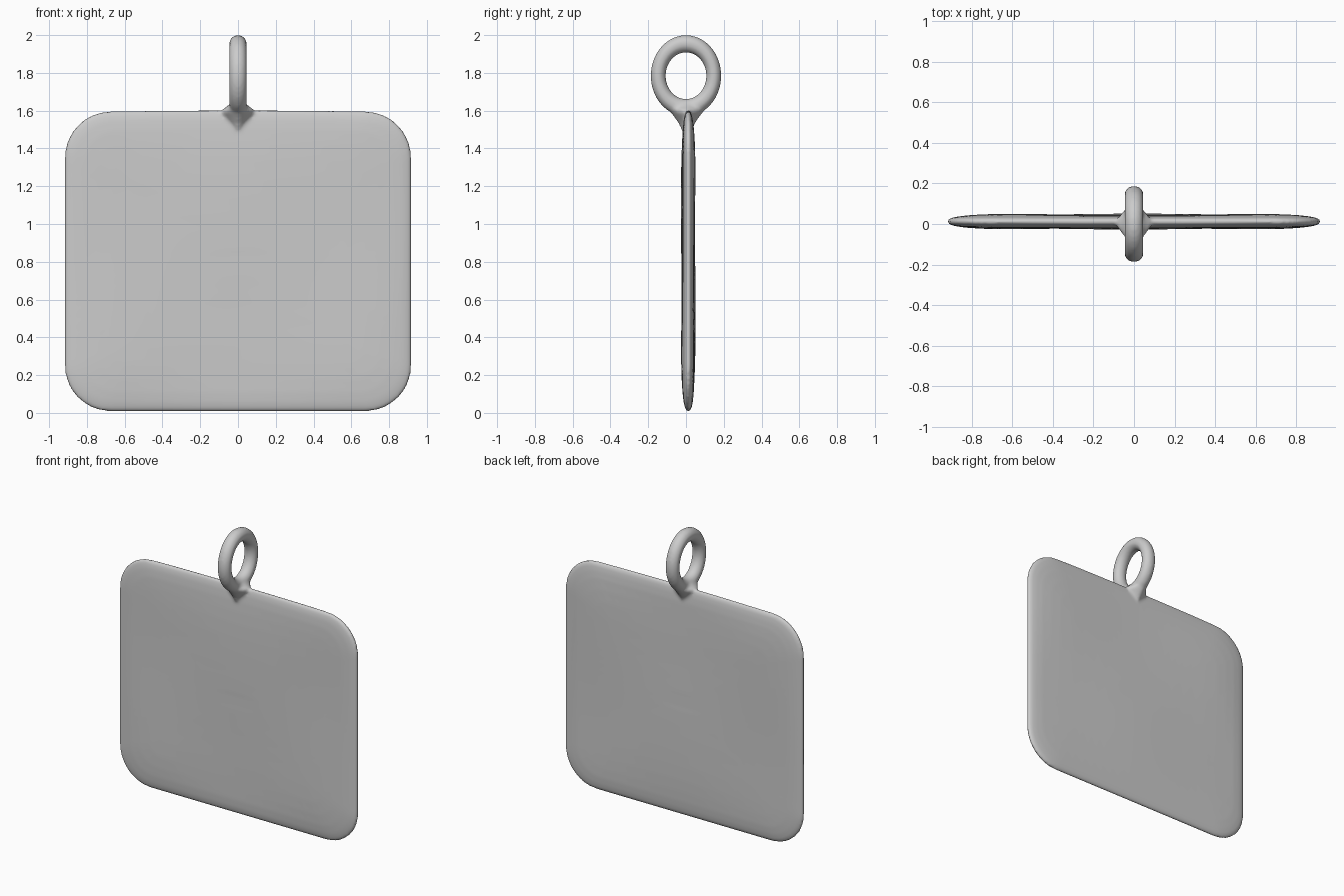
import bpy, bmesh, math

if "Cube" in bpy.data.objects:
    bpy.data.objects.remove(bpy.data.objects["Cube"])

HX, HZ, CZ, R = 0.917, 0.794, 0.803, 0.24   # plate half sizes, centre height, corner radius


def add_object(name, bm):
    bmesh.ops.recalc_face_normals(bm, faces=bm.faces)
    me = bpy.data.meshes.new(name)
    bm.to_mesh(me)
    bm.free()
    ob = bpy.data.objects.new(name, me)
    bpy.context.collection.objects.link(ob)
    return ob


def loft(name, rings):
    """Skin a list of closed point loops and cap both ends."""
    bm = bmesh.new()
    loops = [[bm.verts.new(p) for p in ring] for ring in rings]
    n = len(loops[0])
    for a, b in zip(loops, loops[1:]):
        for i in range(n):
            j = (i + 1) % n
            bm.faces.new((a[i], a[j], b[j], b[i]))
    bm.faces.new(loops[0])
    bm.faces.new(loops[-1])
    return add_object(name, bm)


def outline(d):
    """Rounded rectangle inset by d: list of (x, z)."""
    hx, hz = HX - d, HZ - d
    r = max(R - d * 0.6, 0.03)
    r = min(r, hz * 0.9)
    corners = [(1, 1, 0), (-1, 1, 90), (-1, -1, 180), (1, -1, 270)]
    pts = []
    for sx, sz, a0 in corners:
        for k in range(11):
            a = math.radians(a0 + 9 * k)
            pts.append((sx * (hx - r) + r * math.cos(a), sz * (hz - r) + r * math.sin(a)))
    out = []
    for i, p in enumerate(pts):
        q = pts[(i + 1) % len(pts)]
        out.append(p)
        if i % 11 == 10:                     # subdivide the straight sides
            out += [(p[0] + (q[0] - p[0]) * t / 16, p[1] + (q[1] - p[1]) * t / 16)
                    for t in range(1, 16)]
    return out


def plate_ring(d, h):
    """One ring of the plate, at half thickness h, with a faint hand-made wave."""
    ring = []
    for x, z in outline(d):
        fade = min(1, d / 0.2)
        side = 1 if h > 0 else -1
        wave = fade * 0.004 * math.sin(4.2 * x + 1.5 * side) * math.cos(3.7 * z + side)
        ring.append((x, 0.012 + h + wave, z + CZ + 0.006 * (z > 0) * math.cos(2.5 * x)))
    return ring


# plate: tapered rounded edge, almost flat faces
edge = [(0.0, 0.006), (0.006, 0.012), (0.02, 0.018), (0.05, 0.024), (0.1, 0.029),
        (0.17, 0.032), (0.25, 0.034), (0.35, 0.035), (0.45, 0.035), (0.55, 0.035),
        (0.65, 0.035), (0.74, 0.035)]
plate = loft("plate", [plate_ring(d, -h) for d, h in reversed(edge)]
             + [plate_ring(d, h) for d, h in edge])

# hanging ring, standing across the plate
bpy.ops.mesh.primitive_torus_add(major_radius=0.169, minor_radius=0.046, major_segments=64,
                                 minor_segments=24, location=(0, 0, 1.785),
                                 rotation=(0, math.pi / 2, 0))
ring = bpy.context.object
ring.name = "ring"
ring.scale = (1, 0.87, 1)

# flared neck blending ring into plate
sections = [(1.50, 0.02, 0.03), (1.535, 0.05, 0.045), (1.565, 0.07, 0.066), (1.59, 0.088, 0.085),
            (1.605, 0.085, 0.098), (1.62, 0.062, 0.105), (1.635, 0.045, 0.09)]


def neck_ring(z, rx, ry):
    pts = []
    for k in range(32):
        c, s = math.cos(k * math.pi / 16), math.sin(k * math.pi / 16)
        pts.append((rx * math.copysign(abs(c) ** 1.4, c),
                    0.004 + ry * math.copysign(abs(s) ** 1.4, s), z))
    return pts


neck = loft("neck", [neck_ring(*s) for s in sections])

# fuse the parts into one soft skin
for ob in (plate, ring, neck):
    ob.select_set(True)
bpy.context.view_layer.objects.active = plate
bpy.ops.object.join()
tag = plate
tag.name = "tag_with_ring"
fuse = tag.modifiers.new("fuse", 'REMESH')
fuse.mode = 'VOXEL'
fuse.voxel_size = 0.0105
fuse.use_smooth_shade = True
soft = tag.modifiers.new("soften", 'SMOOTH')
soft.factor = 0.5
soft.iterations = 4
bpy.ops.object.convert(target='MESH')
bpy.ops.object.shade_smooth()
